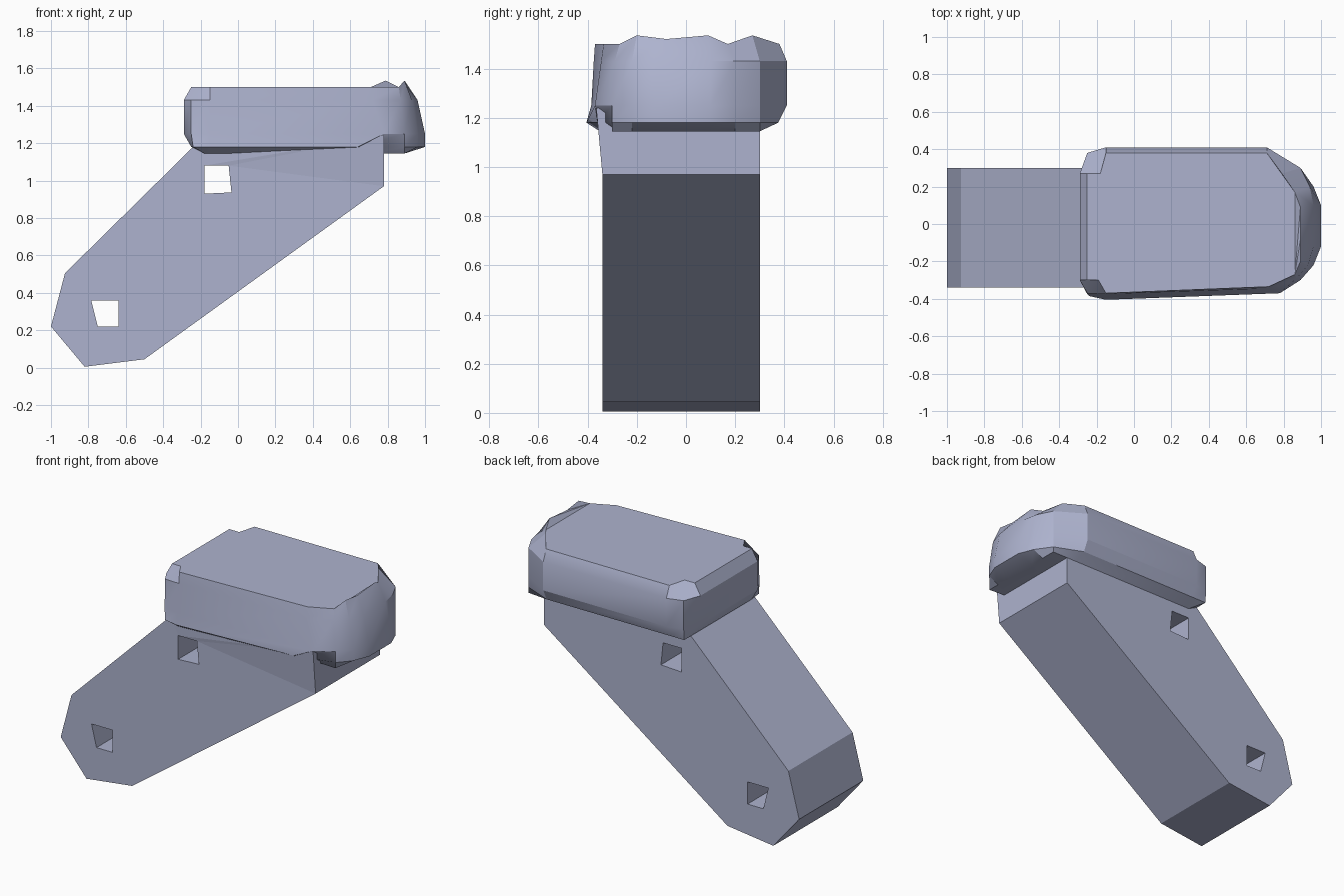
import bpy, bmesh, math
from mathutils import Matrix

cube = bpy.data.objects.get("Cube")
if cube:
    bpy.data.objects.remove(cube, do_unlink=True)

# Single colour
COLOUR = (0.42, 0.45, 0.62, 1.0)
mat = bpy.data.materials.new("blue_grey")
mat.use_nodes = True
mat.diffuse_color = COLOUR
for node in mat.node_tree.nodes:
    if node.type == 'BSDF_PRINCIPLED':
        node.inputs["Base Color"].default_value = COLOUR
        node.inputs["Roughness"].default_value = 0.8


def add_object(name, mesh):
    obj = bpy.data.objects.new(name, mesh)
    bpy.context.collection.objects.link(obj)
    mesh.materials.clear()
    mesh.materials.append(mat)
    return obj


# Slanted arm: side profile with two through holes, extruded across its width
ARM = [(-1, .22), (-.82, .005), (-.5, .045), (.78, .97), (.78, 1.19),
       (-.23, 1.19), (-.925, .505)]
HOLES = [[(-.18, 1.08), (-.05, 1.08), (-.035, .937), (-.18, .93)],
         [(-.785, .36), (-.64, .36), (-.64, .22), (-.75, .22)]]
curve = bpy.data.curves.new("arm_profile", 'CURVE')
curve.dimensions = '2D'
curve.fill_mode = 'BOTH'
curve.extrude = 0.32
for outline in [ARM] + HOLES:
    spline = curve.splines.new('POLY')
    spline.points.add(len(outline) - 1)
    for point, (x, z) in zip(spline.points, outline):
        point.co = (x, z, 0, 1)
    spline.use_cyclic_u = True
helper = bpy.data.objects.new("arm_helper", curve)
bpy.context.collection.objects.link(helper)
deps = bpy.context.evaluated_depsgraph_get()
arm_mesh = bpy.data.meshes.new_from_object(helper.evaluated_get(deps))
bpy.data.objects.remove(helper, do_unlink=True)
arm_mesh.transform(Matrix.Translation((0, -.02, 0)) @ Matrix.Rotation(math.pi / 2, 4, 'X'))

bm = bmesh.new()
bm.from_mesh(arm_mesh)
bmesh.ops.remove_doubles(bm, verts=bm.verts, dist=1e-4)
for v in bm.verts:
    # Upper front corner flares out and up into the pad
    if v.co.x > .7 and v.co.z > 1.1 and v.co.y < 0:
        v.co.y, v.co.z = -.365, 1.24
bmesh.ops.recalc_face_normals(bm, faces=bm.faces)
for f in bm.faces:
    f.smooth = False
bm.to_mesh(arm_mesh)
bm.free()
add_object("arm", arm_mesh)

# Pad: stacked outlines, each running anticlockwise from the low-x front corner
BACK = [(.71, .41), (-.15, .41), (-.25, .38), (-.29, .27)]
TOP = [(-.25, -.30), (-.19, -.30), (-.15, -.37), (.72, -.335), (.86, -.27),
       (.89, -.2), (.89, -.08), (.89, .09), (.86, .17), (.79, .27),
       (.71, .38), (-.15, .38), (-.18, .27), (-.25, .27)]
UPPER = [(-.29, -.30), (-.25, -.37), (-.15, -.375), (.72, -.345), (.87, -.29),
         (.93, -.22), (.96, -.12), (.96, .1), (.94, .2), (.89, .3)] + BACK
LOWER = [(-.29, -.30), (-.25, -.375), (-.15, -.385), (.78, -.37), (.89, -.3),
         (.96, -.22), (1, -.12), (1, .1), (.96, .2), (.89, .3)] + BACK
PEAKS = {5: 1.535, 6: 1.52, 7: 1.535, 9: 1.535}    # raised lip at the nose


def clamp(points, x0, x1, y0, y1):
    return [(min(max(x, x0), x1), min(max(y, y0), y1)) for x, y in points]


skirt = clamp(LOWER, -.25, 1, -.405, .375)
skirt[1], skirt[2], skirt[3] = (-.24, -.385), (-.15, -.405), (.64, -.36)
base = clamp(LOWER, -.18, .89, -.35, .30)
base[3] = (.72, -.29)

bm = bmesh.new()
rings = []
for points, z in ((base, 1.145), (skirt, 1.18), (LOWER, 1.25), (UPPER, 1.43), (TOP, 1.5)):
    rings.append([bm.verts.new((x, y, PEAKS.get(i, z) if points is TOP else z))
                  for i, (x, y) in enumerate(points)])
for low, high in zip(rings, rings[1:]):
    n = len(low)
    for i in range(n):
        j = (i + 1) % n
        bm.faces.new((low[i], low[j], high[j], high[i]))
bm.faces.new(rings[0][::-1])
# Flat top, then the small facets of the raised lip
for ids in ((0, 1, 2, 3, 4, 10, 11, 12, 13), (4, 5, 6), (4, 6, 7), (4, 7, 8),
            (4, 8, 10), (8, 9, 10)):
    bm.faces.new([rings[-1][i] for i in ids])
bmesh.ops.recalc_face_normals(bm, faces=bm.faces)
pad_mesh = bpy.data.meshes.new("pad")
bm.to_mesh(pad_mesh)
bm.free()
pad = add_object("pad", pad_mesh)

bpy.ops.object.select_all(action='DESELECT')
pad.select_set(True)
bpy.context.view_layer.objects.active = pad
bpy.ops.object.shade_smooth_by_angle(angle=math.radians(25))
